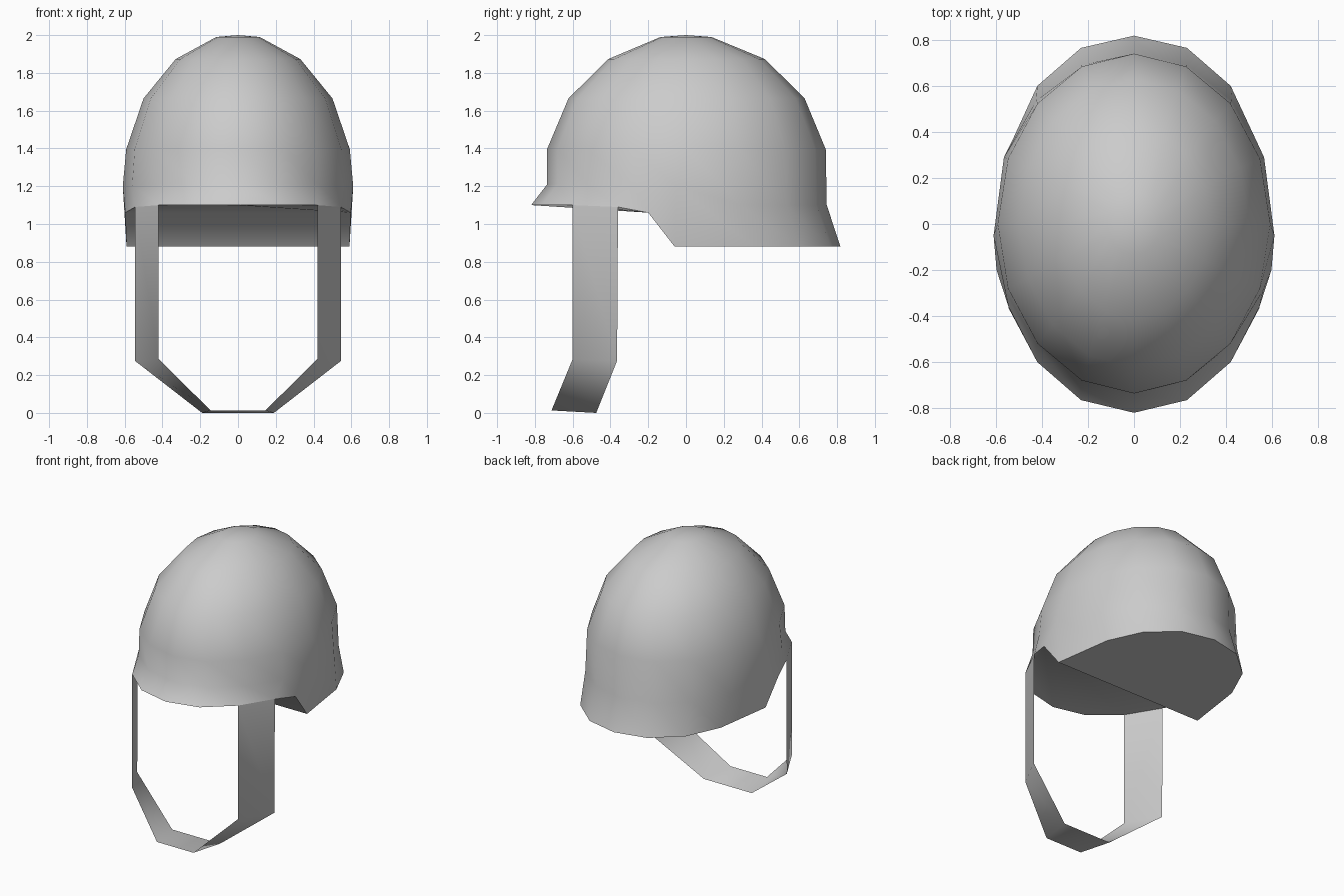
import bpy, bmesh, math
from mathutils import Vector

if "Cube" in bpy.data.objects:
    bpy.data.objects.remove(bpy.data.objects["Cube"])

SEG = 16


def finish(bm, name, angle):
    bmesh.ops.recalc_face_normals(bm, faces=bm.faces)
    mesh = bpy.data.meshes.new(name)
    bm.to_mesh(mesh)
    bm.free()
    ob = bpy.data.objects.new(name, mesh)
    bpy.context.collection.objects.link(ob)
    bpy.ops.object.select_all(action='DESELECT')
    ob.select_set(True)
    bpy.context.view_layer.objects.active = ob
    bpy.ops.object.shade_smooth_by_angle(angle=math.radians(angle))
    return ob


def ellipse(rx, ry, z, cy=0.0):
    """Ring of points, starting at the front (-y) and going round through +x."""
    return [(rx * math.sin(2 * math.pi * i / SEG),
             cy - ry * math.cos(2 * math.pi * i / SEG), z) for i in range(SEG)]


def mirrored(half):
    """Close a front-to-back half outline into a full symmetrical ring."""
    return half + [(-x, y, z) for x, y, z in half[-2:0:-1]]


# Shell: dome rings, then the shaped brow ring and the rim
bm = bmesh.new()
rings = [ellipse(.115, .135, 1.99), ellipse(.33, .415, 1.873, .003),
         ellipse(.50, .625, 1.665, .003), ellipse(.592, .738, 1.395, .002)]
brow = [(0, -.735, 1.21), (.232, -.68, 1.21), (.425, -.52, 1.21),
        (.56, -.29, 1.205), (.61, -.05, 1.20), (.565, .29, 1.10),
        (.425, .535, 1.10), (.23, .69, 1.10), (0, .745, 1.10)]
rings.append(mirrored(brow))
rim = [(0, -.82, 1.10), (.23, -.765, 1.10), (.42, -.60, 1.10),
       (.545, -.36, 1.09), (.597, -.20, 1.06), (.53, .36, .88),
       (.42, .60, .88), (.23, .765, .88), (0, .818, .88)]
rings.append(mirrored(rim))

loops = [[bm.verts.new(p) for p in ring] for ring in rings]
ears = {s: bm.verts.new((s * .59, -.06, .88)) for s in (1, -1)}
top = bm.verts.new((0, 0, 2.0))
for i in range(SEG):
    bm.faces.new((top, loops[0][i], loops[0][(i + 1) % SEG]))
for a, b in zip(loops, loops[1:]):
    for i in range(SEG):
        j = (i + 1) % SEG
        if b is loops[-1] and i in (4, 11):
            # ear corner drops between the brow and the neck guard
            side, nxt, ear = (4, 5, ears[1]) if i == 4 else (12, 11, ears[-1])
            bm.faces.new((a[side], b[side], ear))
            bm.faces.new((a[side], ear, b[nxt], a[nxt]))
        else:
            bm.faces.new((a[i], b[i], b[j], a[j]))

# Underside: front, step down at the ears, rear
edge = loops[-1]
bm.faces.new(edge[12:] + edge[:5])
bm.faces.new((edge[4], edge[12], ears[-1], ears[1]))
bm.faces.new([ears[1]] + edge[5:12] + [ears[-1]])
finish(bm, "helmet_shell", 50)

# Chin strap: thin ribbon hanging from the rim, mirrored under the chin
bm = bmesh.new()
half = [((.42, -.60, 1.10), (.545, -.36, 1.09)),
        ((.42, -.60, .285), (.545, -.365, .275)),
        ((.145, -.712, .013), (.19, -.475, 0))]
path = half + [tuple((-x, y, z) for x, y, z in pair) for pair in half[::-1]]
pairs = [[bm.verts.new(p) for p in pair] for pair in path]
for (a, b), (c, d) in zip(pairs, pairs[1:]):
    bm.faces.new((a, b, d, c))
finish(bm, "chin_strap", 50)
